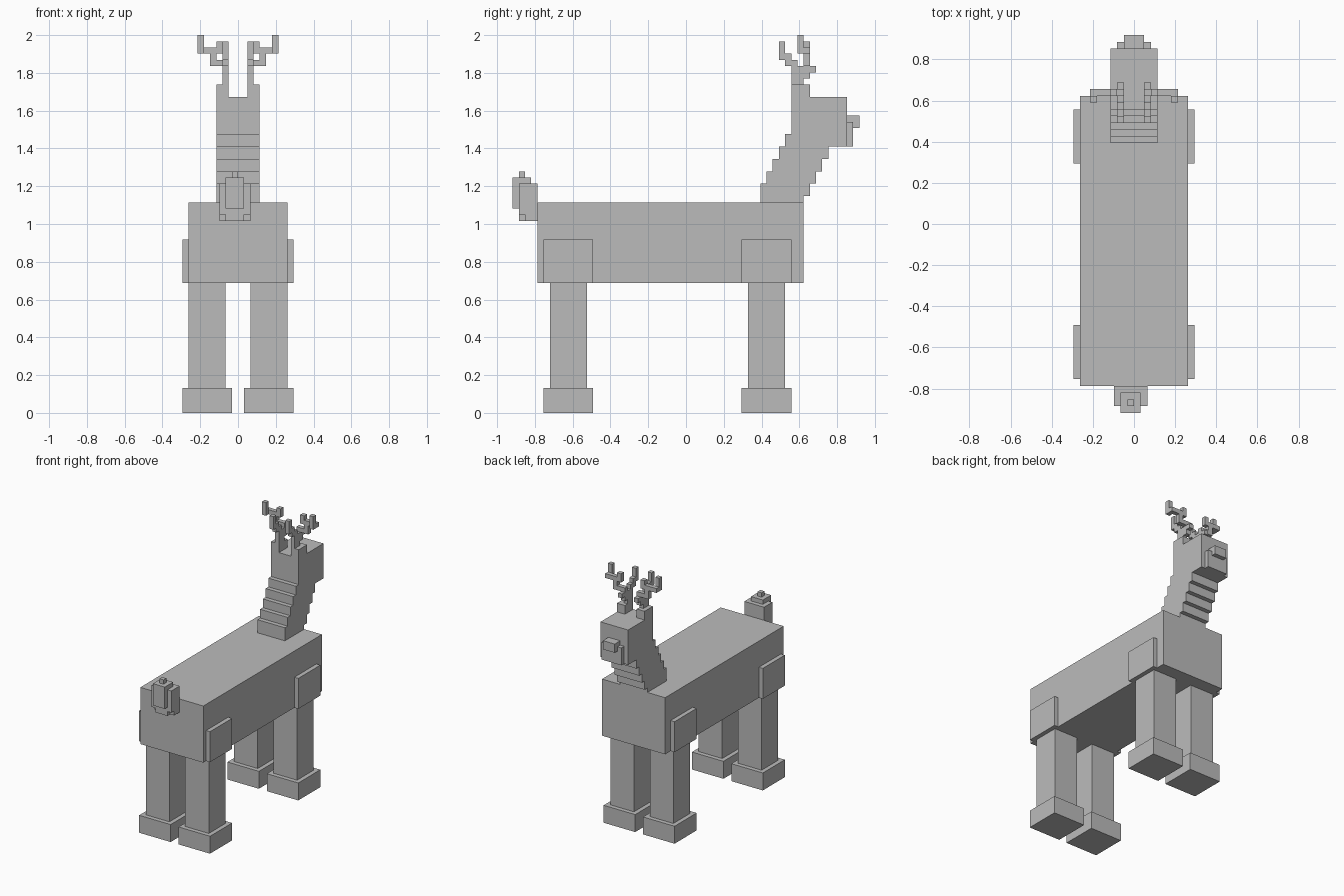
import bpy, bmesh

if "Cube" in bpy.data.objects:
    bpy.data.objects.remove(bpy.data.objects["Cube"])

V = 2 / 61  # size of one block unit

grey = bpy.data.materials.new("plain grey")
grey.diffuse_color = (0.5, 0.5, 0.5, 1)
grey.use_nodes = True
grey.node_tree.nodes["Principled BSDF"].inputs["Base Color"].default_value = grey.diffuse_color


def finish(name, bm):
    bmesh.ops.recalc_face_normals(bm, faces=bm.faces[:])
    mesh = bpy.data.meshes.new(name)
    bm.to_mesh(mesh)
    bm.free()
    mesh.materials.append(grey)
    obj = bpy.data.objects.new(name, mesh)
    bpy.context.collection.objects.link(obj)
    return obj


def blocks(name, boxes, side=1):
    """Boxes as (x0, x1, y0, y1, z0, z1) in block units; side=-1 mirrors x."""
    bm = bmesh.new()
    for x0, x1, y0, y1, z0, z1 in boxes:
        verts = bmesh.ops.create_cube(bm, size=1)["verts"]
        for v in verts:
            v.co.x = side * (x1 if v.co.x > 0 else x0) * V
            v.co.y = (y1 if v.co.y > 0 else y0) * V
            v.co.z = (z1 if v.co.z > 0 else z0) * V
    return finish(name, bm)


def profile(name, points, half_width):
    """Side profile of (y, z) points extruded across x."""
    bm = bmesh.new()
    face = bm.faces.new([bm.verts.new((-half_width * V, y * V, z * V)) for y, z in points])
    new = bmesh.ops.extrude_face_region(bm, geom=[face])["geom"]
    bmesh.ops.translate(bm, vec=(2 * half_width * V, 0, 0),
                        verts=[g for g in new if isinstance(g, bmesh.types.BMVert)])
    return finish(name, bm)


# Torso
blocks("body", [(-8, 8, -24, 19, 21, 34)])

# Legs, hooves and thigh plates
for end, y in (("tail_end", -23), ("head_end", 9)):
    for label, s in (("right", 1), ("left", -1)):
        blocks(f"{end}_{label}_leg", [(2, 8, y + 1, y + 7, 4, 21)], s)
        blocks(f"{end}_{label}_hoof", [(1, 9, y, y + 8, 0, 4)], s)
        blocks(f"{end}_{label}_thigh", [(8, 9, y, y + 8, 21, 28)], s)

# Stepped neck and head as one side profile
back = [(12, 34), (12, 37), (13, 37), (13, 39), (14, 39), (14, 41),
        (15, 41), (15, 43), (16, 43), (16, 45), (17, 45), (17, 51)]
front = [(26, 51), (26, 43), (23, 43), (23, 41), (22, 41), (22, 39),
         (21, 39), (21, 37), (20, 37), (20, 35), (19, 35), (19, 34)]
profile("neck_and_head", back + front, 3.5)

# Muzzle and nose
blocks("muzzle", [(-2.5, 2.5, 26, 27, 43, 47)])
blocks("nose", [(-1.5, 1.5, 26, 28, 46, 48)])

# Tail with notched lower corners, raised tuft and tip
blocks("tail", [(-3, 2, -27, -24, 32, 37),
                (-3, 2, -26, -24, 31, 32),
                (-2, 1, -27, -26, 31, 32)])
blocks("tail_tuft", [(-2, 1, -28, -25, 33, 38)])
blocks("tail_tip", [(-1, 0, -27, -26, 38, 39)])

# Ears and antlers
for label, s in (("right", 1), ("left", -1)):
    blocks(f"{label}_antler_base", [(1.5, 3.5, 17, 20, 51, 53)], s)
    blocks(f"{label}_antler", [
        (1.5, 2.5, 17, 19, 53, 56),    # stem
        (1.5, 2.5, 16, 18, 56, 57),    # rear branch
        (1.5, 2.5, 16, 17, 57, 58),
        (1.5, 2.5, 15, 16, 57, 60),
        (1.5, 2.5, 19, 20, 54, 57),    # brow branch
        (1.5, 2.5, 20, 21, 55, 56),
        (2.5, 4.5, 19, 20, 56, 57),    # outer branch
        (3.5, 4.5, 19, 20, 57, 58),
        (2.5, 6.5, 19, 20, 58, 59),
        (2.5, 3.5, 19, 20, 59, 60),
        (5.5, 6.5, 18, 19, 58, 61),    # outer tip
    ], s)
